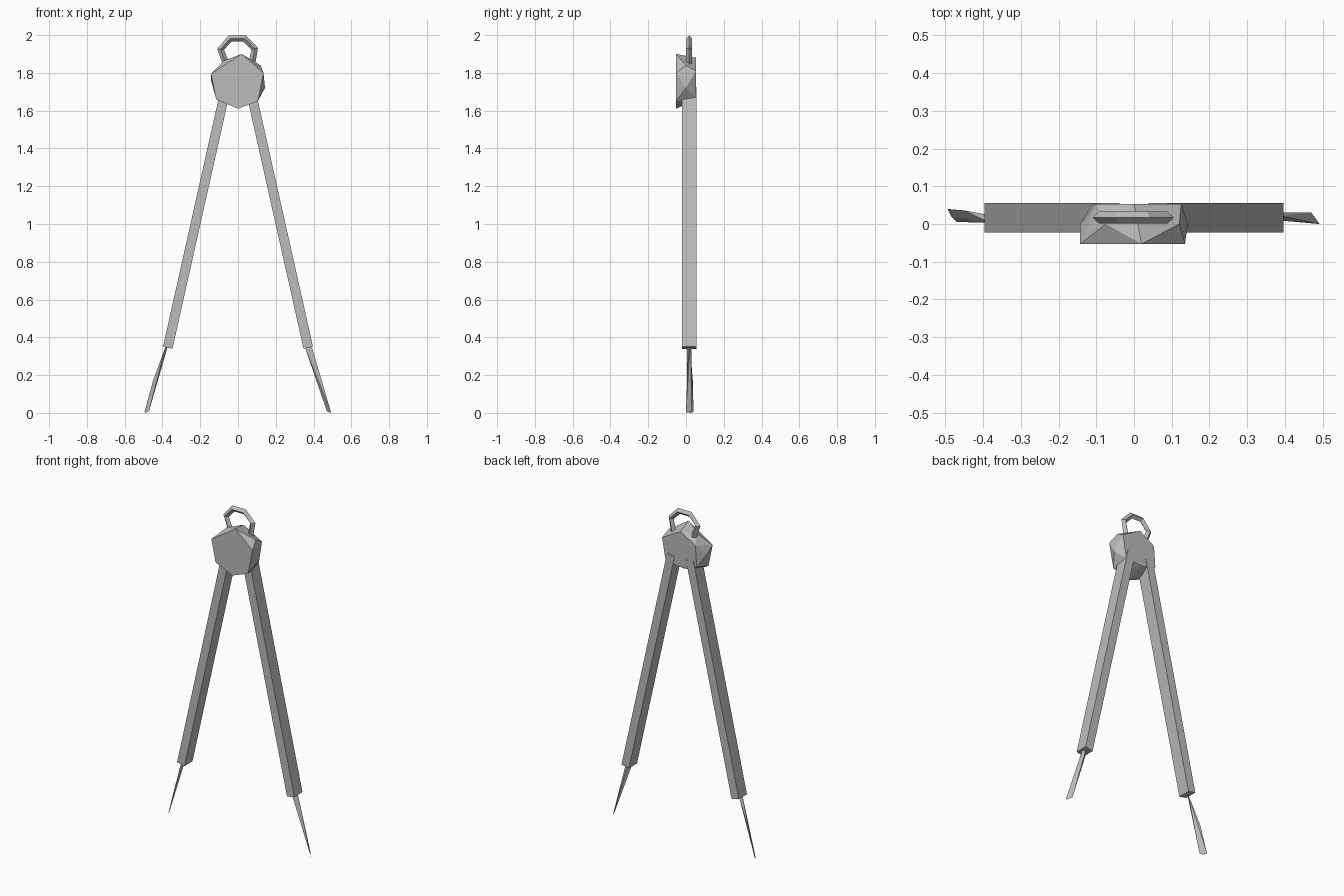
import bpy, bmesh, math
from mathutils import Vector

old = bpy.data.objects.get("Cube")
if old:
    bpy.data.objects.remove(old)

grey = bpy.data.materials.new("plain grey metal")
grey.use_nodes = True
colour = (0.5, 0.5, 0.5, 1)
grey.diffuse_color = colour
grey.node_tree.nodes["Principled BSDF"].inputs["Base Color"].default_value = colour


def finish(bm, name):
    bmesh.ops.recalc_face_normals(bm, faces=bm.faces)
    mesh = bpy.data.meshes.new(name)
    bm.to_mesh(mesh)
    bm.free()
    mesh.materials.append(grey)
    obj = bpy.data.objects.new(name, mesh)
    bpy.context.collection.objects.link(obj)
    return obj


def hull(name, points):
    """Faceted solid wrapped round a few points."""
    bm = bmesh.new()
    verts = [bm.verts.new(p) for p in points]
    res = bmesh.ops.convex_hull(bm, input=verts)
    loose = [v for v in bm.verts if not v.link_faces]
    bmesh.ops.delete(bm, geom=loose, context='VERTS')
    bmesh.ops.dissolve_limit(bm, angle_limit=math.radians(2),
                             verts=bm.verts, edges=bm.edges)
    return finish(bm, name)


# Hinge hub: a faceted disc with a staggered middle ring
front = [(-.143, 1.795), (.02, 1.9), (.135, 1.8), (.105, 1.65), (0, 1.61), (-.115, 1.66)]
middle = [(-.075, 1.865), (.12, 1.84), (.143, 1.72), (.06, 1.635), (-.06, 1.64), (-.143, 1.76)]
back = [(-.1, 1.82), (0, 1.88), (.125, 1.81), (.1, 1.67), (-.02, 1.66), (-.11, 1.69)]
hull("hinge_hub", [(x, y, z) for y, ring in ((-.053, front), (.0, middle), (.053, back))
                   for x, z in ring])

# Straight rectangular legs
for side, name in ((1, "left_leg"), (-1, "right_leg")):
    top, foot = Vector((side * .064, 0, 1.72)), Vector((side * .372, 0, .345))
    across = Vector((side * .025, 0, .0055))
    hull(name, [p + s * across + Vector((0, y, 0))
                for p in (top, foot) for s in (-1, 1) for y in (-.022, .056)])

# Twisted blade points
hull("left_point", [(.355, .012, .345), (.392, .02, .345), (.375, .03, .345),
                    (.47, .03, .01), (.492, 0, .005), (.488, .006, 0)])
hull("right_point", [(-.386, .004, .345), (-.374, .022, .345),
                     (-.45, .036, .17), (-.495, .04, .005), (-.47, .005, .012), (-.485, .02, 0)])

# Carrying loop: diamond section swept round an open arch
arch = [(-.06, 1.84), (-.092, 1.925), (-.042, 1.982), (.035, 1.982), (.088, 1.928), (.07, 1.83)]
bm = bmesh.new()
rings = []
for i, (x, z) in enumerate(arch):
    a, b = arch[max(i - 1, 0)], arch[min(i + 1, len(arch) - 1)]
    along = Vector((b[0] - a[0], 0, b[1] - a[1])).normalized()
    out = Vector((-along.z, 0, along.x))
    side = Vector((0, 1, 0))
    rings.append([bm.verts.new(Vector((x, .017, z)) + d)
                  for d in (out * .018, side * .016, out * -.018, side * -.016)])
for r, s in zip(rings, rings[1:]):
    for k in range(4):
        bm.faces.new((r[k], r[(k + 1) % 4], s[(k + 1) % 4], s[k]))
bm.faces.new(rings[0])
bm.faces.new(rings[-1])
finish(bm, "carrying_loop")
